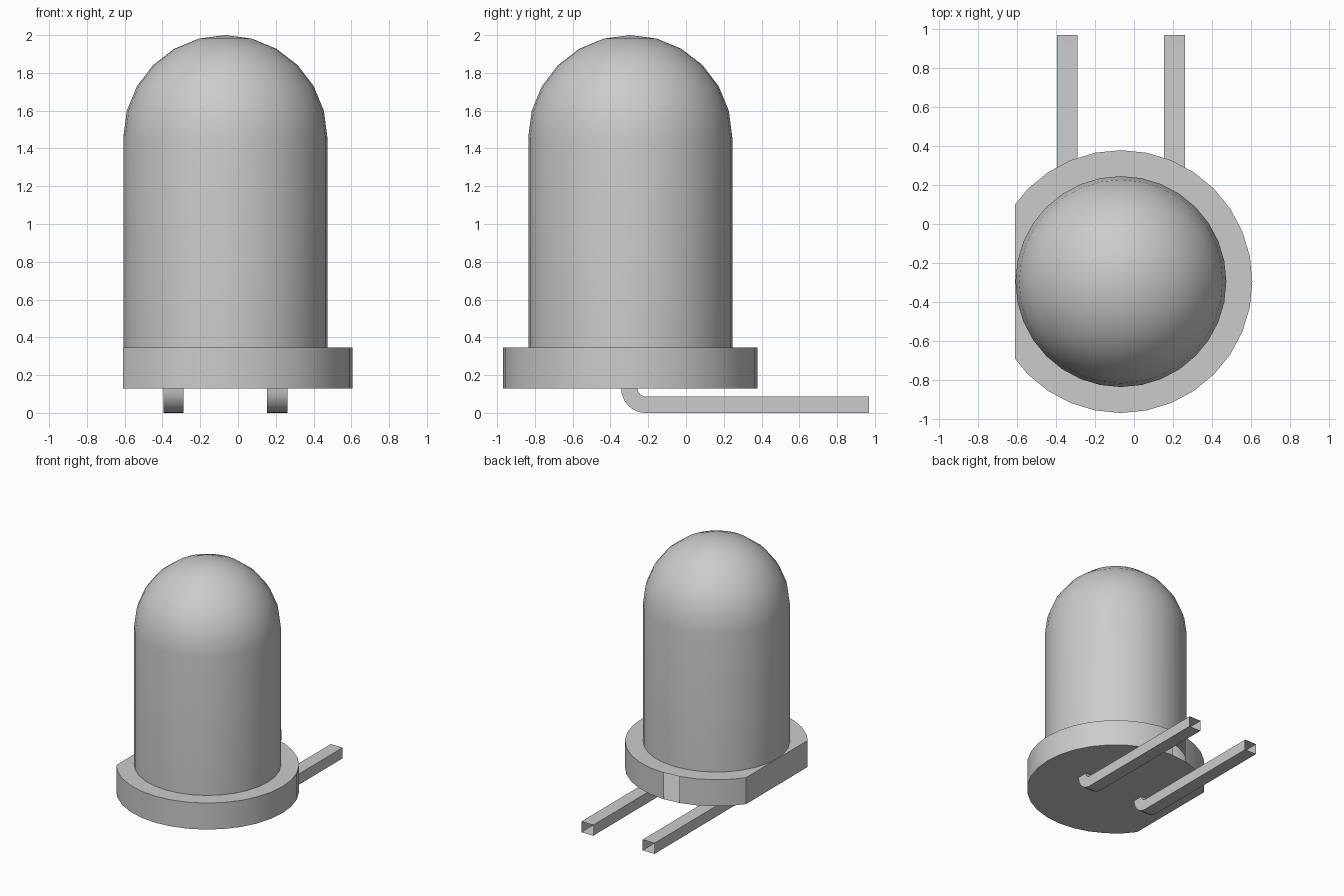
import bpy, bmesh
from math import sin, cos, pi, radians, atan2, degrees
from mathutils import Vector

cube = bpy.data.objects.get("Cube")
if cube:
    bpy.data.objects.remove(cube, do_unlink=True)

grey = bpy.data.materials.new("plain_grey")
grey.use_nodes = True
colour = (0.6, 0.6, 0.6, 1)
grey.diffuse_color = colour
grey.node_tree.nodes["Principled BSDF"].inputs["Base Color"].default_value = colour

AXIS = Vector((-0.067, -0.295, 0))  # centre line of the lens and flange
BASE, RIM, SPRING = 0.13, 0.345, 1.46
R_LENS, R_FLANGE = 0.54, 0.673
SIDES = 32


def finish(bm, name, location=(0, 0, 0)):
    mesh = bpy.data.meshes.new(name)
    bm.to_mesh(mesh)
    bm.free()
    mesh.materials.append(grey)
    obj = bpy.data.objects.new(name, mesh)
    obj.location = location
    bpy.context.collection.objects.link(obj)
    bpy.ops.object.select_all(action="DESELECT")
    obj.select_set(True)
    bpy.context.view_layer.objects.active = obj
    bpy.ops.object.shade_smooth_by_angle(angle=radians(30))
    return obj


def lathe(profile):
    bm = bmesh.new()
    verts = [bm.verts.new((r, 0, z)) for r, z in profile]
    edges = [bm.edges.new(pair) for pair in zip(verts, verts[1:])]
    bmesh.ops.spin(bm, geom=verts + edges, cent=(0, 0, 0), axis=(0, 0, 1),
                   angle=2 * pi, steps=SIDES)
    bmesh.ops.remove_doubles(bm, verts=bm.verts, dist=0.0005)
    bmesh.ops.recalc_face_normals(bm, faces=bm.faces)
    return bm


# Domed lens
dome = [(R_LENS * cos(radians(a)), SPRING + R_LENS * sin(radians(a)))
        for a in range(0, 91, 15)]
finish(lathe([(R_LENS, RIM)] + dome), "domed_lens", AXIS)

# Flange with one flat side
bm = lathe([(0, BASE), (R_FLANGE, BASE), (R_FLANGE, RIM), (R_LENS, RIM)])
cut = bmesh.ops.bisect_plane(bm, geom=bm.verts[:] + bm.edges[:] + bm.faces[:],
                             plane_co=(-0.543, 0, 0), plane_no=(-1, 0, 0),
                             clear_outer=True)
cut_edges = [e for e in cut["geom_cut"] if isinstance(e, bmesh.types.BMEdge)]
bmesh.ops.contextual_create(bm, geom=cut_edges)
bmesh.ops.recalc_face_normals(bm, faces=bm.faces)
# Open slot in the back of the rim
slot = []
for f in bm.faces:
    c = f.calc_center_median()
    if abs(f.normal.z) < 0.1 and 90 < degrees(atan2(c.y, c.x)) < 101:
        slot.append(f)
bmesh.ops.delete(bm, geom=slot, context="FACES")
finish(bm, "flange", AXIS)


# Bent square leads, open at both ends
def lead(name, x):
    bend_y, outer, inner, width = -0.213, 0.13, 0.043, 0.107
    path = []
    for i in range(9):
        a = pi + i * pi / 16
        path.append([(bend_y + r * cos(a), BASE + r * sin(a)) for r in (outer, inner)])
    path.append([(0.968, BASE - outer), (0.968, BASE - inner)])
    bm = bmesh.new()
    rings = []
    for (yo, zo), (yi, zi) in path:
        rings.append([bm.verts.new(p) for p in (
            (x - width / 2, yo, zo), (x + width / 2, yo, zo),
            (x + width / 2, yi, zi), (x - width / 2, yi, zi))])
    for a, b in zip(rings, rings[1:]):
        for k in range(4):
            n = (k + 1) % 4
            bm.faces.new((a[k], a[n], b[n], b[k]))
    bmesh.ops.recalc_face_normals(bm, faces=bm.faces)
    finish(bm, name)


lead("right_lead", -0.342)
lead("left_lead", 0.208)
